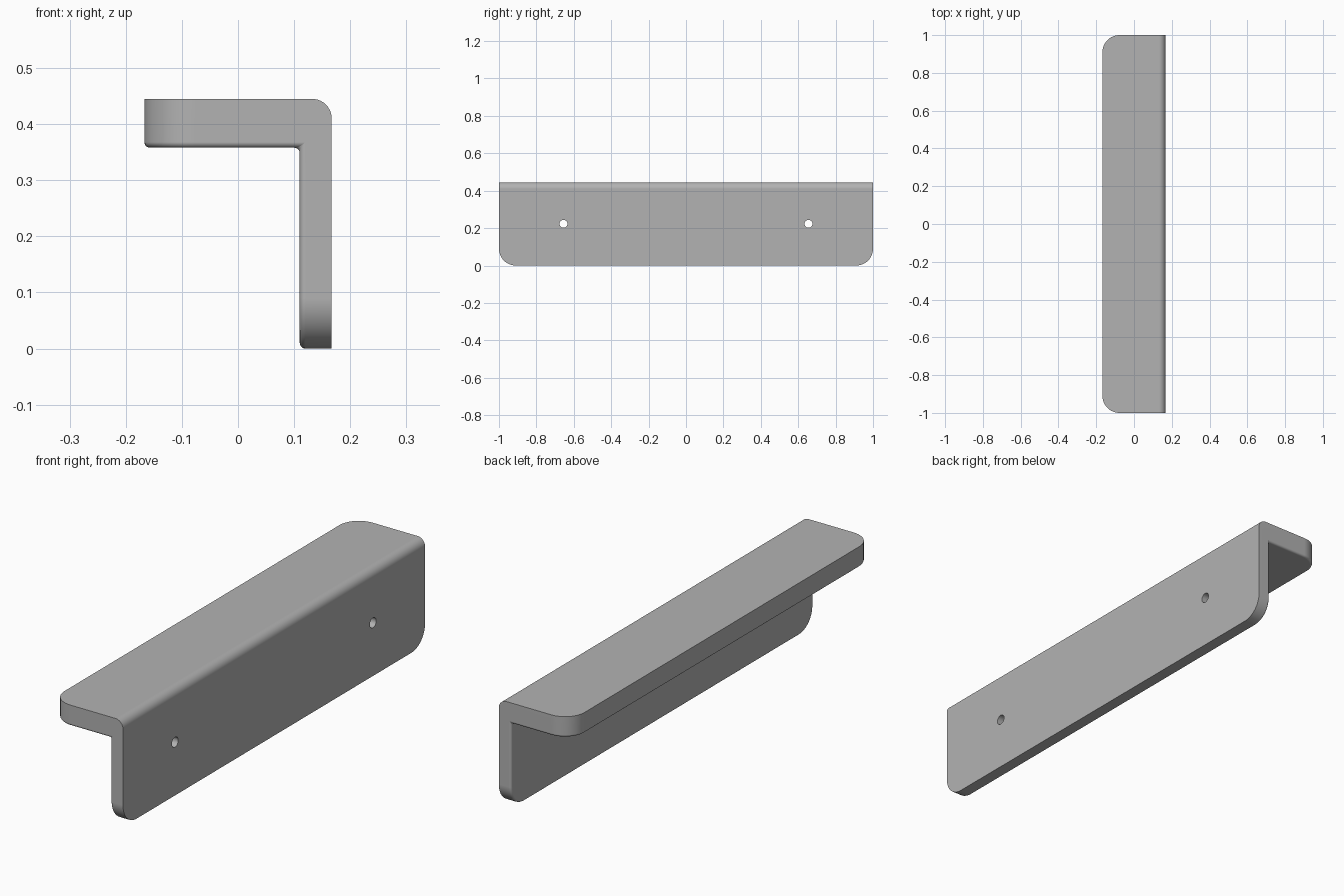
import bpy
import bmesh
from math import pi
from mathutils import Matrix

old = bpy.data.objects.get("Cube")
if old:
    bpy.data.objects.remove(old, do_unlink=True)

X, Y, TOP = 0.167, 1.0, 0.445          # half depth, half length, height
INNER_X, UNDER_Z = 0.11, 0.358         # inner plate face, shelf underside

grey = bpy.data.materials.new("light_grey")
grey.use_nodes = True
grey.diffuse_color = (0.45, 0.45, 0.45, 1)
grey.node_tree.nodes["Principled BSDF"].inputs["Base Color"].default_value = grey.diffuse_color


def make_object(name, bm):
    bmesh.ops.recalc_face_normals(bm, faces=bm.faces)
    mesh = bpy.data.meshes.new(name)
    bm.to_mesh(mesh)
    bm.free()
    mesh.materials.append(grey)
    obj = bpy.data.objects.new(name, mesh)
    bpy.context.collection.objects.link(obj)
    return obj


def near(a, b):
    return abs(a - b) < 1e-4


def round_edges(bm, test, radius, segments):
    edges = [e for e in bm.edges if test(e.verts[0].co, e.verts[1].co)]
    bmesh.ops.bevel(bm, geom=edges, offset=radius, offset_type='OFFSET',
                    segments=segments, profile=0.5, affect='EDGES',
                    clamp_overlap=False)


# Angle bracket: L profile extruded along its length
bm = bmesh.new()
profile = [(-X, TOP), (X, TOP), (X, 0), (INNER_X, 0), (INNER_X, UNDER_Z), (-X, UNDER_Z)]
face = bm.faces.new([bm.verts.new((x, -Y, z)) for x, z in profile])
ext = bmesh.ops.extrude_face_region(bm, geom=[face])
bmesh.ops.translate(bm, vec=(0, 2 * Y, 0),
                    verts=[v for v in ext["geom"] if isinstance(v, bmesh.types.BMVert)])
bmesh.ops.recalc_face_normals(bm, faces=bm.faces)

# Rounded free corners of the shelf and of the upright plate
round_edges(bm, lambda a, b: near(a.y, b.y) and
            ((near(a.x, -X) and near(b.x, -X)) or (near(a.z, 0) and near(b.z, 0))), 0.09, 12)
# Outer bend
round_edges(bm, lambda a, b: all(near(p.x, X) and near(p.z, TOP) for p in (a, b)), 0.035, 10)
# Soft rim around the two inner faces, with the fillet between them
round_edges(bm, lambda a, b: (near(a.x, INNER_X) and near(b.x, INNER_X)) or
            (near(a.z, UNDER_Z) and near(b.z, UNDER_Z)), 0.01, 5)
bracket = make_object("angle_bracket", bm)

# Screw holes through the upright plate
bm = bmesh.new()
for side in (-1, 1):
    place = Matrix.Translation((0.14, side * 0.655, 0.223)) @ Matrix.Rotation(pi / 2, 4, 'Y')
    bmesh.ops.create_cone(bm, cap_ends=True, segments=32, radius1=0.021,
                          radius2=0.021, depth=0.12, matrix=place)
cutter = make_object("screw_hole_cutter", bm)
cutter.hide_render = True

cut = bracket.modifiers.new("screw_holes", 'BOOLEAN')
cut.operation = 'DIFFERENCE'
cut.solver = 'EXACT'
cut.object = cutter
bpy.ops.object.select_all(action='DESELECT')
bracket.select_set(True)
bpy.context.view_layer.objects.active = bracket
bpy.ops.object.modifier_apply(modifier=cut.name)
bpy.data.objects.remove(cutter, do_unlink=True)

# Smooth rounds, flat plates
bpy.ops.object.shade_smooth_by_angle(angle=pi / 6)
flat = bracket.modifiers.new("flat_plates", 'WEIGHTED_NORMAL')
flat.keep_sharp = True
